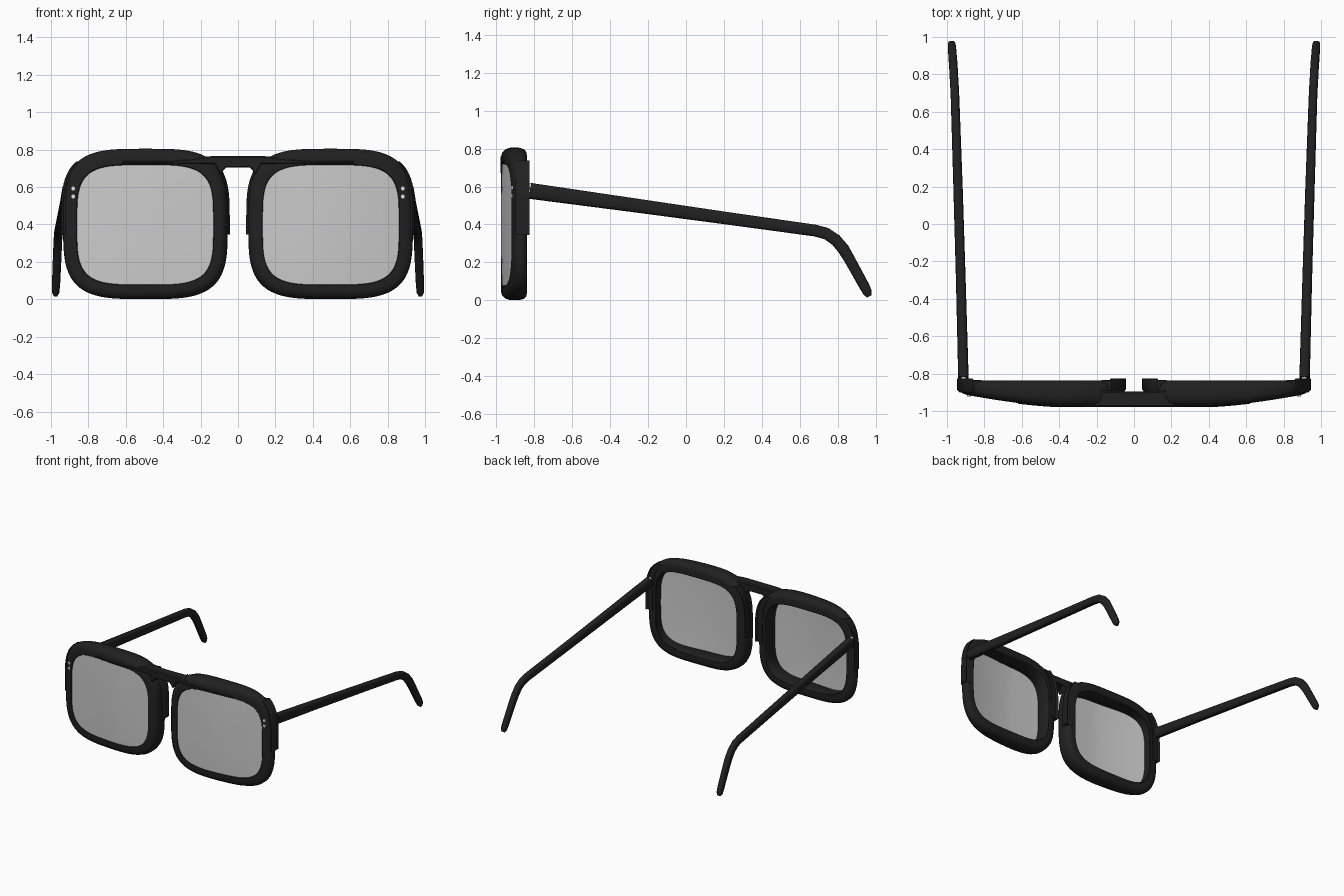
import bpy, bmesh
from math import sin, cos, pi, radians
from mathutils import Vector

cube = bpy.data.objects.get("Cube")
if cube:
    bpy.data.objects.remove(cube)


def material(name, color):
    m = bpy.data.materials.new(name)
    m.use_nodes = True
    m.diffuse_color = (*color, 1)
    m.node_tree.nodes["Principled BSDF"].inputs["Base Color"].default_value = (*color, 1)
    return m


BLACK = material("black acetate", (0.015, 0.015, 0.015))
LENS = material("pale grey lens", (0.6, 0.6, 0.6))
SILVER = material("silver metal", (0.8, 0.8, 0.8))
BACK = -0.838


def front_y(x):
    """Front face of the frame, wrapping back toward the sides."""
    return -0.975 + 0.055 * (max(0, abs(x) - 0.4) / 0.46) ** 1.5


def squircle(cx, cz, rx, rz, n, t):
    c, s = cos(t), sin(t)
    return (cx + rx * abs(c) ** (2 / n) * (1 if c > 0 else -1),
            cz + rz * abs(s) ** (2 / n) * (1 if s > 0 else -1))


def outer(t, grow=0.0):
    return squircle(0.495, 0.403, 0.44 + grow, 0.402, 3.6, t)


def inner(t):
    return squircle(0.497, 0.398, 0.363, 0.318, 4, t)


def make(name, bm, mat, angle=40):
    bmesh.ops.recalc_face_normals(bm, faces=bm.faces)
    me = bpy.data.meshes.new(name)
    bm.to_mesh(me)
    bm.free()
    me.materials.append(mat)
    ob = bpy.data.objects.new(name, me)
    bpy.context.collection.objects.link(ob)
    bpy.ops.object.select_all(action="DESELECT")
    ob.select_set(True)
    bpy.context.view_layer.objects.active = ob
    bpy.ops.object.shade_smooth_by_angle(angle=radians(angle))
    return ob


def loft(name, sections, mat, closed=False, angle=40):
    """Skin a list of equal-sized point loops."""
    bm = bmesh.new()
    loops = [[bm.verts.new(p) for p in s] for s in sections]
    pairs = list(zip(loops, loops[1:]))
    if closed:
        pairs.append((loops[-1], loops[0]))
    else:
        bm.faces.new(loops[0])
        bm.faces.new(loops[-1])
    for a, b in pairs:
        for i in range(len(a)):
            j = (i + 1) % len(a)
            bm.faces.new((a[i], a[j], b[j], b[i]))
    return make(name, bm, mat, angle)


# Rim section: across the band (inner to outer), then depth (back to front)
RIM = [(0, 0.05), (0, 0.95), (0.06, 1), (0.45, 1), (0.7, 0.96), (0.9, 0.84), (1, 0.66),
       (1, 0.34), (0.92, 0.14), (0.75, 0.03), (0.5, 0), (0.06, 0)]


def rim_section(side, t):
    (xi, zi), (xo, zo) = inner(t), outer(t)
    pts = []
    for u, v in RIM:
        x, z = xi + (xo - xi) * u, zi + (zo - zi) * u
        pts.append((side * x, BACK + (front_y(x) - BACK) * v, z))
    return pts


def flange_section(side, t):
    """Slim raised pad hugging the back edge of the rim."""
    (xi, zi), (xo, zo) = outer(t, -0.05), outer(t, 0.011)
    pts = []
    for u, y in [(0, BACK + 0.005), (0, -0.9), (0.8, -0.9), (1, -0.885),
                 (1, BACK + 0.012), (0.8, BACK - 0.002)]:
        pts.append((side * (xi + (xo - xi) * u), y, zi + (zo - zi) * u))
    return pts


def lens(name, side):
    bm = bmesh.new()
    steps, rings = 96, 10
    for depth in (0.004, 0.018):
        prev = None
        for k in range(rings + 1):
            r = max(k / rings, 0.001)
            ring = []
            for i in range(steps):
                x, z = inner(2 * pi * i / steps)
                x, z = 0.497 + (x - 0.497) * r * 1.01, 0.398 + (z - 0.398) * r * 1.01
                ring.append(bm.verts.new((side * x, front_y(x) + depth - 0.005 * (1 - r * r), z)))
            if prev:
                for i in range(steps):
                    j = (i + 1) % steps
                    bm.faces.new((prev[i], prev[j], ring[j], ring[i]))
            else:
                bm.faces.new(ring)
            prev = ring
    make(name, bm, LENS, 60)


def temple(name, side):
    # Path: y, z, x, half width, half height, tilt of the section
    path = [(-0.822, 0.577, 0.912, 0.028, 0.042, 8), (-0.3, 0.505, 0.926, 0.026, 0.037, 8),
            (0.2, 0.435, 0.941, 0.025, 0.033, 8), (0.68, 0.368, 0.957, 0.023, 0.031, 9),
            (0.74, 0.352, 0.96, 0.023, 0.031, 20), (0.79, 0.318, 0.963, 0.023, 0.031, 38),
            (0.83, 0.27, 0.965, 0.023, 0.031, 55), (0.86, 0.22, 0.967, 0.023, 0.029, 60),
            (0.94, 0.075, 0.973, 0.022, 0.027, 61), (0.958, 0.04, 0.975, 0.02, 0.024, 61),
            (0.967, 0.021, 0.975, 0.011, 0.013, 61)]
    sections = []
    for y, z, x, w, h, tilt in path:
        a, loop = radians(tilt), []
        for i in range(20):
            dx, d = squircle(0, 0, w, h, 3, 2 * pi * i / 20)
            loop.append((side * (x + dx), y + d * sin(a), z + d * cos(a)))
        sections.append(loop)
    loft(name, sections, BLACK)


def peg(name, location, radius, depth, mat):
    """Short metal cylinder lying along y."""
    bpy.ops.mesh.primitive_cylinder_add(vertices=20, radius=radius, depth=depth,
                                        location=location, rotation=(pi / 2, 0, 0))
    ob = bpy.context.object
    ob.name = name
    ob.data.materials.append(mat)
    bpy.ops.object.shade_smooth_by_angle(angle=radians(40))


for side, tag in ((1, "left"), (-1, "right")):
    loft(tag + "_rim", [rim_section(side, 2 * pi * i / 96) for i in range(96)], BLACK, True)
    lens(tag + "_lens", side)
    # Raised back edge beside the nose and beside the hinge
    for part, a, b in (("nose_pad", 2.35, 3.17), ("end_piece", -0.03, 0.8)):
        loft(f"{tag}_{part}", [flange_section(side, a + (b - a) * i / 20) for i in range(21)], BLACK)
    temple(tag + "_temple", side)
    for z in (0.55, 0.592):
        peg(f"{tag}_rivet", (side * 0.882, front_y(0.882) - 0.001, z), 0.011, 0.012, SILVER)
    for z in (0.555, 0.6):
        peg(f"{tag}_hinge", (side * 0.91, -0.83, z), 0.015, 0.04, SILVER)

# Brow bar bridging both rims, with filleted corners under the bridge
sections = []
for i in range(81):
    x = -0.62 + 1.24 * i / 80
    ax = abs(x)
    low = 0.705 - 0.045 * max(0, 1 - abs(ax - 0.09) / 0.03) ** 2 if ax < 0.11 else 0.724
    top = 0.765 - 0.022 * min(1, max(0, (ax - 0.15) / 0.2))
    f, b = front_y(x) - 0.004, min(-0.895 + 0.06 * (ax / 0.6) ** 2, -0.845)
    sections.append([(x, f, low + 0.005), (x, f, top - 0.008), (x, f + 0.008, top),
                     (x, b - 0.008, top), (x, b, top - 0.008), (x, b, low + 0.005),
                     (x, b - 0.005, low), (x, f + 0.005, low)])
loft("brow_bar", sections, BLACK)
